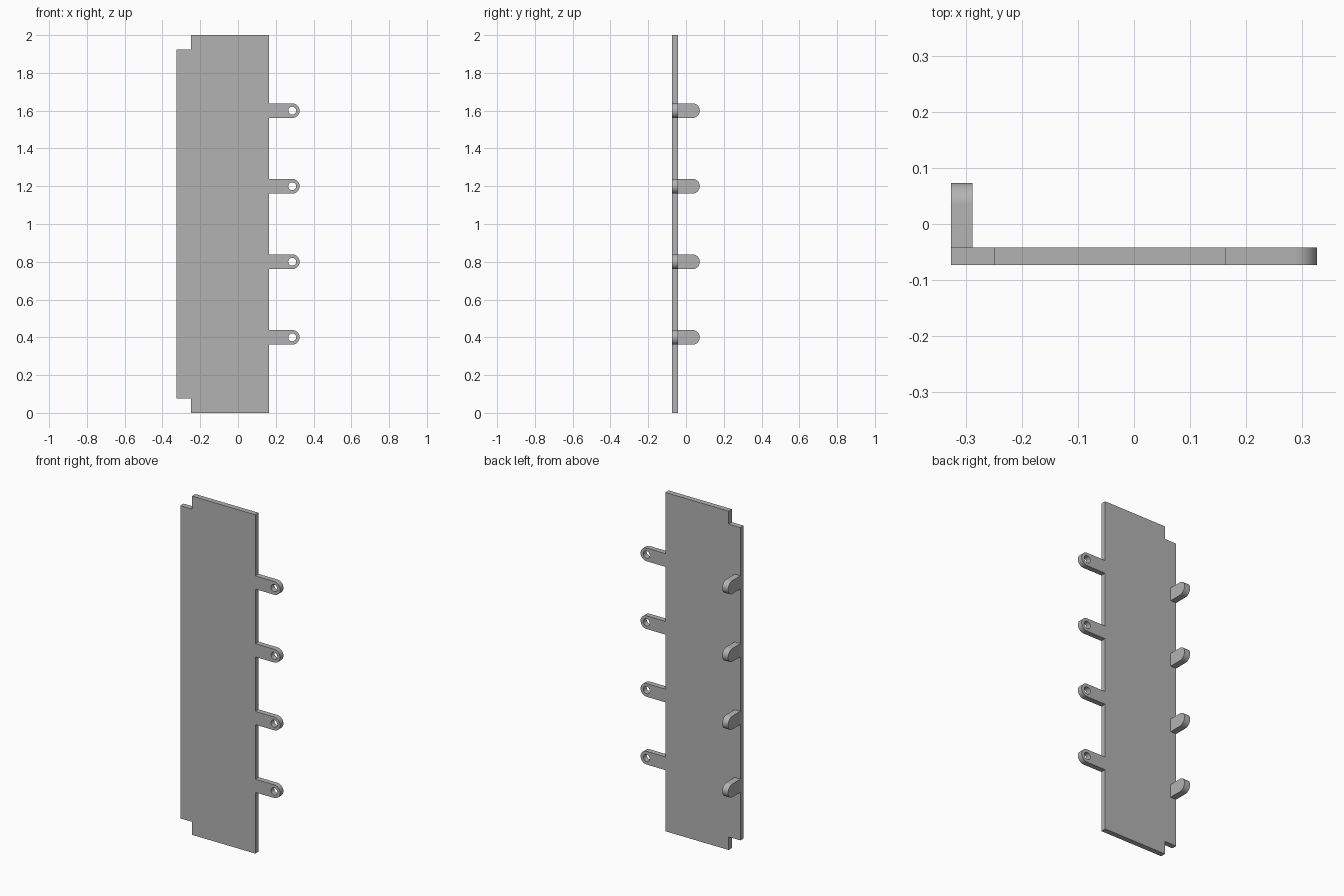
import bpy, bmesh, math
from mathutils import Matrix, Vector

cube = bpy.data.objects.get("Cube")
if cube:
    bpy.data.objects.remove(cube, do_unlink=True)

grey = bpy.data.materials.new("plain grey")
grey.use_nodes = True
grey.diffuse_color = (0.45, 0.45, 0.45, 1)
grey.node_tree.nodes["Principled BSDF"].inputs["Base Color"].default_value = grey.diffuse_color

FRONT, BACK, DEPTH = -0.073, -0.042, 0.073   # plate front, plate back, hook tip
LEFT, EDGE, TIP = -0.326, 0.164, 0.326       # plate sides and eyelet tip
NOTCH = 0.077
RADIUS = 0.039
HOLE = 0.021
HEIGHTS = [0.4, 0.8, 1.2, 1.6]


def arc(cx, cy, r, start, end, steps):
    angles = [math.radians(start + (end - start) * i / steps) for i in range(steps + 1)]
    return [(cx + r * math.cos(a), cy + r * math.sin(a)) for a in angles]


def slab(name, loops, to_world, thickness):
    """Fill outlines (the inner ones become holes), then extrude along to_world(thickness)."""
    bm = bmesh.new()
    edges = []
    for loop in loops:
        verts = [bm.verts.new(to_world(u, v)) for u, v in loop]
        edges += [bm.edges.new((verts[i - 1], verts[i])) for i in range(len(verts))]
    bmesh.ops.triangle_fill(bm, edges=edges, use_beauty=True)
    bmesh.ops.dissolve_limit(bm, angle_limit=0.01, verts=bm.verts, edges=bm.edges) if len(loops) == 1 else None
    ext = bmesh.ops.extrude_face_region(bm, geom=bm.faces[:])
    moved = [g for g in ext["geom"] if isinstance(g, bmesh.types.BMVert)]
    bmesh.ops.translate(bm, verts=moved, vec=thickness)
    bmesh.ops.recalc_face_normals(bm, faces=bm.faces)
    mesh = bpy.data.meshes.new(name)
    bm.to_mesh(mesh)
    bm.free()
    mesh.materials.append(grey)
    obj = bpy.data.objects.new(name, mesh)
    bpy.context.collection.objects.link(obj)
    bpy.ops.object.select_all(action="DESELECT")
    obj.select_set(True)
    bpy.context.view_layer.objects.active = obj
    bpy.ops.object.shade_smooth_by_angle(angle=math.radians(30))
    return obj


def on_front(u, v):
    return Vector((u, FRONT, v))


def on_side(u, v):
    return Vector((LEFT, u, v))


# Tall plate with the two corners notched
inner = LEFT + NOTCH
plate = [(inner, 0), (EDGE, 0), (EDGE, 2), (inner, 2), (inner, 2 - NOTCH),
         (LEFT, 2 - NOTCH), (LEFT, NOTCH), (inner, NOTCH)]
slab("plate", [plate], on_front, Vector((0, BACK - FRONT, 0)))

for n, z in enumerate(HEIGHTS, 1):
    # Eyelet tab in the plane of the plate
    centre = TIP - RADIUS
    outline = [(EDGE, z - RADIUS)] + arc(centre, z, RADIUS, -90, 90, 24) + [(EDGE, z + RADIUS)]
    hole = arc(centre, z, HOLE, 0, 360, 24)[:-1]
    slab(f"eyelet_tab_{n}", [outline, hole], on_front, Vector((0, BACK - FRONT, 0)))
    # Rounded lug standing out from the back
    lug = [(BACK, z - RADIUS)] + arc(DEPTH - RADIUS, z, RADIUS, -90, 90, 24) + [(BACK, z + RADIUS)]
    slab(f"back_lug_{n}", [lug], on_side, Vector((0.038, 0, 0)))
